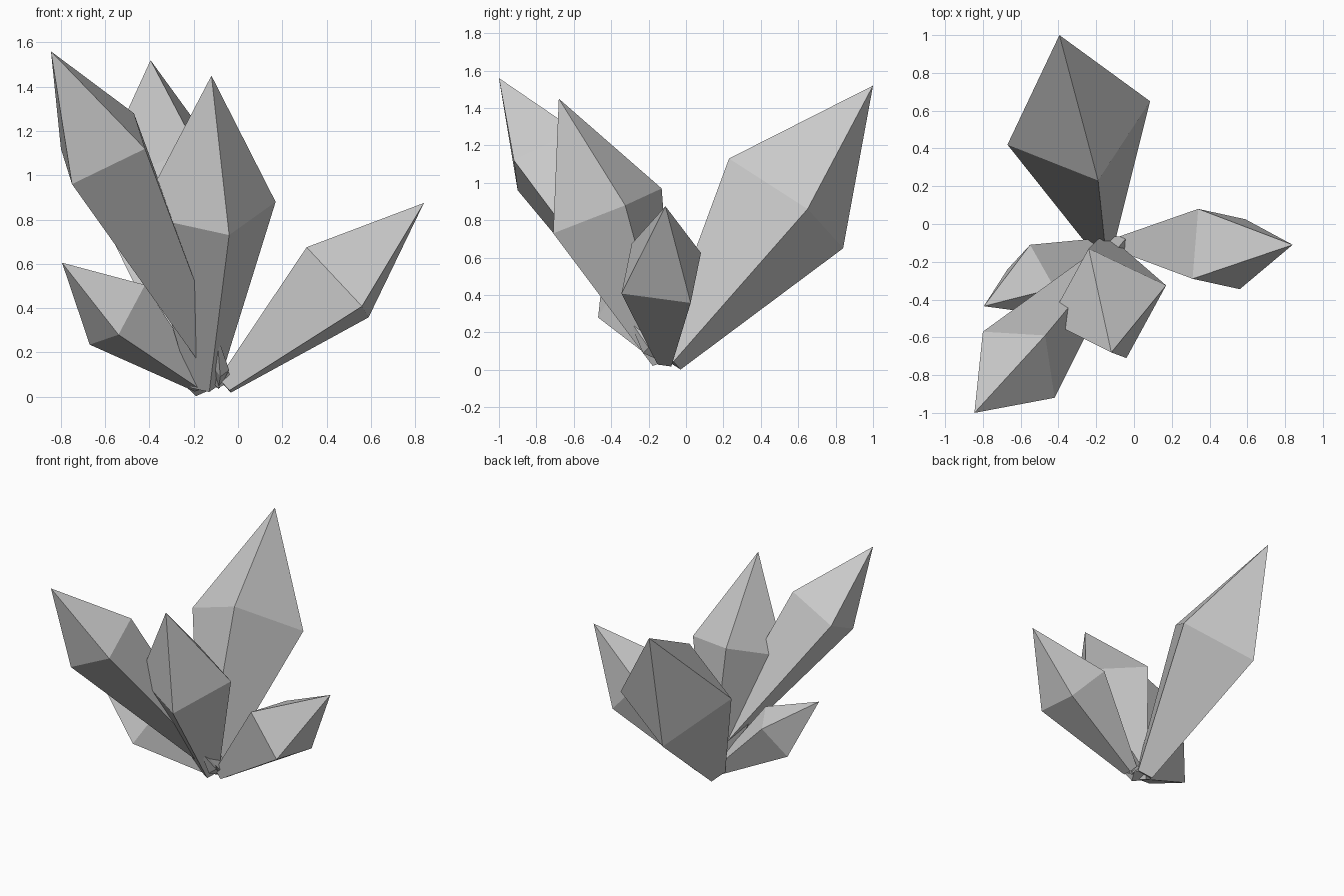
import bpy, bmesh
from mathutils import Vector

if "Cube" in bpy.data.objects:
    bpy.data.objects.remove(bpy.data.objects["Cube"])


def crystal(name, tip, a, b, c, base, taper=0.2):
    """Four-sided shard: pointed tip, wide ring (a, b, c + mirrored corner), small foot."""
    tip, a, b, c, base = map(Vector, (tip, a, b, c, base))
    ring = [a, b, c, a + c - b]
    centre = (a + c) / 2
    foot = [base + (p - centre) * taper for p in ring]

    bm = bmesh.new()
    top = bm.verts.new(tip)
    wide = [bm.verts.new(p) for p in ring]
    low = [bm.verts.new(p) for p in foot]
    for i in range(4):
        j = (i + 1) % 4
        bm.faces.new((top, wide[i], wide[j]))
        bm.faces.new((wide[i], low[i], low[j], wide[j]))
    bm.faces.new(low)
    bmesh.ops.recalc_face_normals(bm, faces=bm.faces)
    mesh = bpy.data.meshes.new(name)
    bm.to_mesh(mesh)
    bm.free()
    obj = bpy.data.objects.new(name, mesh)
    bpy.context.collection.objects.link(obj)
    return obj


# low shard leaning right
crystal("right_crystal", (0.84, -0.11, 0.875),
        (0.31, -0.29, 0.675), (0.34, 0.08, 0.625), (0.59, 0.025, 0.358),
        (-0.06, -0.11, 0.05))

# large shard leaning back
crystal("back_crystal", (-0.395, 1.0, 1.52),
        (-0.19, 0.23, 1.13), (0.085, 0.65, 0.86), (-0.395, 0.84, 0.65),
        (-0.17, -0.09, 0.05))

# tallest shard leaning to the front left
crystal("front_left_crystal", (-0.845, -1.0, 1.56),
        (-0.80, -0.57, 1.12), (-0.75, -0.90, 0.96), (-0.42, -0.92, 1.12),
        (-0.065, -0.10, 0.07))

# upright shard leaning forward
crystal("front_crystal", (-0.12, -0.68, 1.45),
        (-0.24, -0.13, 0.97), (0.17, -0.325, 0.88), (-0.04, -0.71, 0.73),
        (-0.15, -0.12, 0.045))

# low shard leaning left
crystal("left_crystal", (-0.795, -0.435, 0.605),
        (-0.42, -0.34, 0.505), (-0.55, -0.11, 0.46), (-0.67, -0.24, 0.235),
        (-0.17, -0.11, 0.05))

# tiny shard at the root
crystal("root_crystal", (-0.095, -0.31, 0.28),
        (-0.13, -0.19, 0.16), (-0.09, -0.16, 0.19), (-0.04, -0.20, 0.12),
        (-0.09, -0.10, 0.045))
